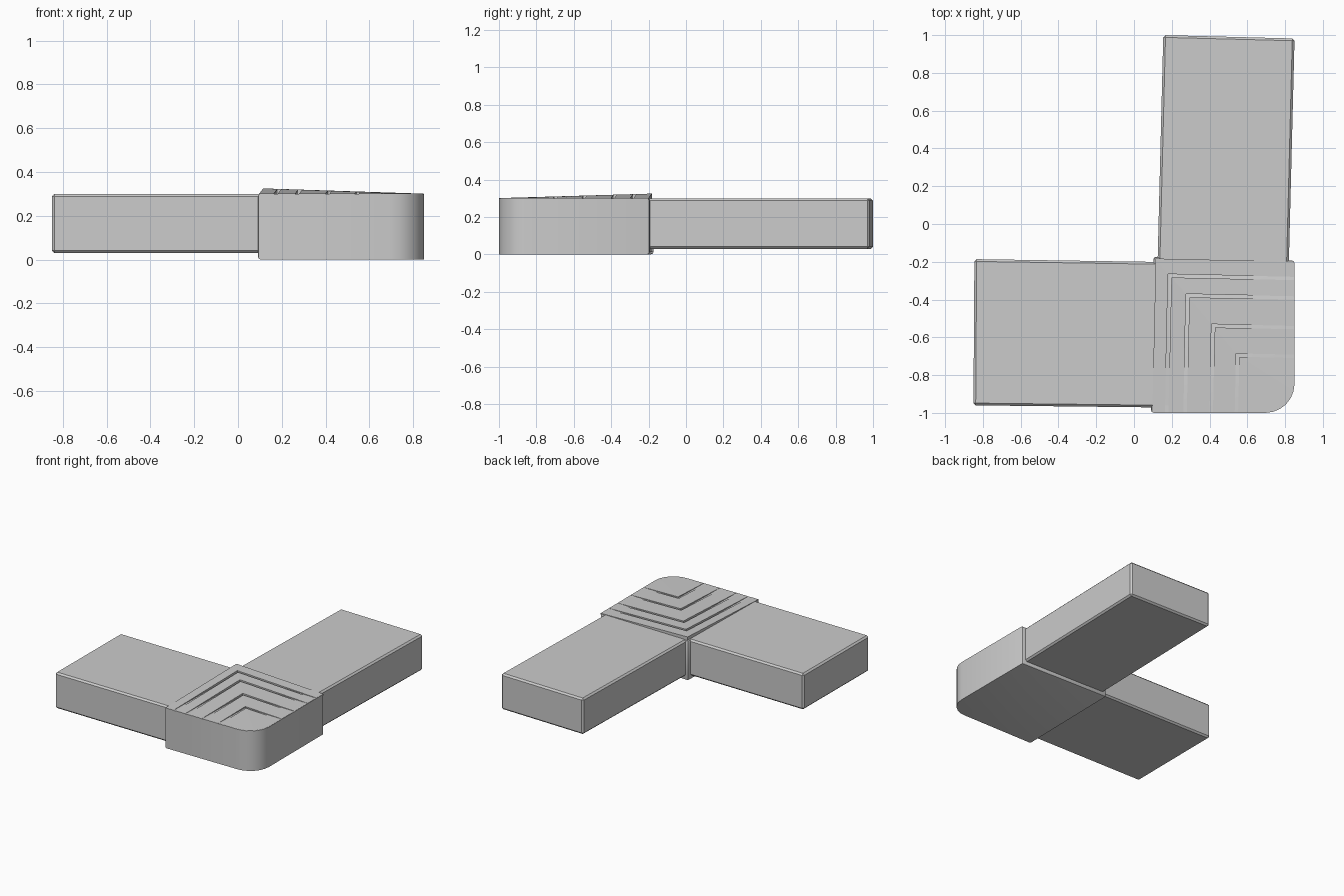
import bpy, bmesh, math

if "Cube" in bpy.data.objects:
    bpy.data.objects.remove(bpy.data.objects["Cube"])

TOP = 0.30      # flat top of arms and corner block
PEAK = 0.325    # highest point of the raised chevrons
SKEW = 0.022    # slight clockwise lean of the whole layout


def finish(bm, name, smooth=False):
    bmesh.ops.recalc_face_normals(bm, faces=bm.faces[:])
    mesh = bpy.data.meshes.new(name)
    bm.to_mesh(mesh)
    bm.free()
    ob = bpy.data.objects.new(name, mesh)
    bpy.context.collection.objects.link(ob)
    if smooth:
        bpy.ops.object.select_all(action='DESELECT')
        bpy.context.view_layer.objects.active = ob
        ob.select_set(True)
        bpy.ops.object.shade_smooth_by_angle(angle=math.radians(30))
    return ob


def solid(top_faces, z_low):
    """Closed solid from a patch of top faces dropped to a flat underside."""
    bm = bmesh.new()
    for pts in top_faces:
        bm.faces.new([bm.verts.new(p) for p in pts])
    bmesh.ops.remove_doubles(bm, verts=bm.verts[:], dist=1e-5)
    faces = bm.faces[:]
    rim = [e.verts[:] for e in bm.edges if len(e.link_faces) == 1]
    low = {v: bm.verts.new((v.co.x, v.co.y, z_low)) for v in bm.verts[:]}
    for f in faces:
        bm.faces.new([low[v] for v in reversed(f.verts[:])])
    for a, b in rim:
        bm.faces.new([a, b, low[b], low[a]])
    bmesh.ops.recalc_face_normals(bm, faces=bm.faces[:])
    return bm


def prism(outline, z0, z1):
    return solid([[(x, y, z1) for x, y in outline]], z0)


# Straight arms with a narrow chamfer on every edge
def arm(name, outline):
    bm = prism(outline, 0.03, TOP)
    bmesh.ops.bevel(bm, geom=bm.edges[:], offset=0.012, segments=1, affect='EDGES')
    finish(bm, name)


arm("left_arm", [(-0.85, -0.96), (0.2, -0.972), (0.2, -0.202), (-0.845, -0.186)])
arm("back_arm", [(0.123, -0.28), (0.818, -0.28), (0.85, 0.982), (0.155, 1.0)])

# Corner block with one large rounded outer corner
R = 0.155
arc = [(0.85 - R + R * math.cos(a), -1 + R - R * math.sin(a))
       for a in (math.radians(90 - 15 * i) for i in range(7))]
block = [(0.09, -1.0)] + arc + [(0.85, -0.193), (0.103, -0.173)]
bm = prism(block, 0.0, TOP)


def inner_side(e):
    a, b = (v.co for v in e.verts)
    left = a.x < 0.11 and b.x < 0.11
    back = a.y > -0.2 and b.y > -0.2
    return left or back


bmesh.ops.bevel(bm, geom=[e for e in bm.edges if inner_side(e)],
                offset=0.015, segments=2, profile=0.5, affect='EDGES')
finish(bm, "corner_block", True)


# Raised L-shaped chevrons: high at the bend, fading out at the two ends
def height(x, y):
    return TOP + (PEAK - TOP) * min((0.85 - x) / 0.735, (y + 1) / 0.815, 1)


def bend_line(x, y):
    end_a = (x - SKEW * (y + 1), -0.999, TOP + 0.001)
    end_b = (0.848, y - SKEW * (0.85 - x), TOP + 0.001)
    return [end_a, (x, y, height(x, y)), end_b]


grooves = [(0.18, -0.265), (0.275, -0.37), (0.41, -0.53), (0.54, -0.685)]
GAP = 0.018
starts = [(0.115, -0.183)] + [(x + GAP, y - GAP) for x, y in grooves]
for i, (s, g) in enumerate(zip(starts, grooves)):
    a, b = bend_line(*s), bend_line(*g)
    finish(solid([[a[0], a[1], b[1], b[0]], [a[1], a[2], b[2], b[1]]], TOP - 0.01),
           f"chevron_{i + 1}")

# Innermost pad fans from its bend to the rounded corner
a = bend_line(*starts[-1])
rim = [a[0]] + [(x - 0.002, y + 0.002, TOP + 0.001) for x, y in arc] + [a[2]]
finish(solid([[a[1], p, q] for p, q in zip(rim, rim[1:])], TOP - 0.01), "corner_pad")
